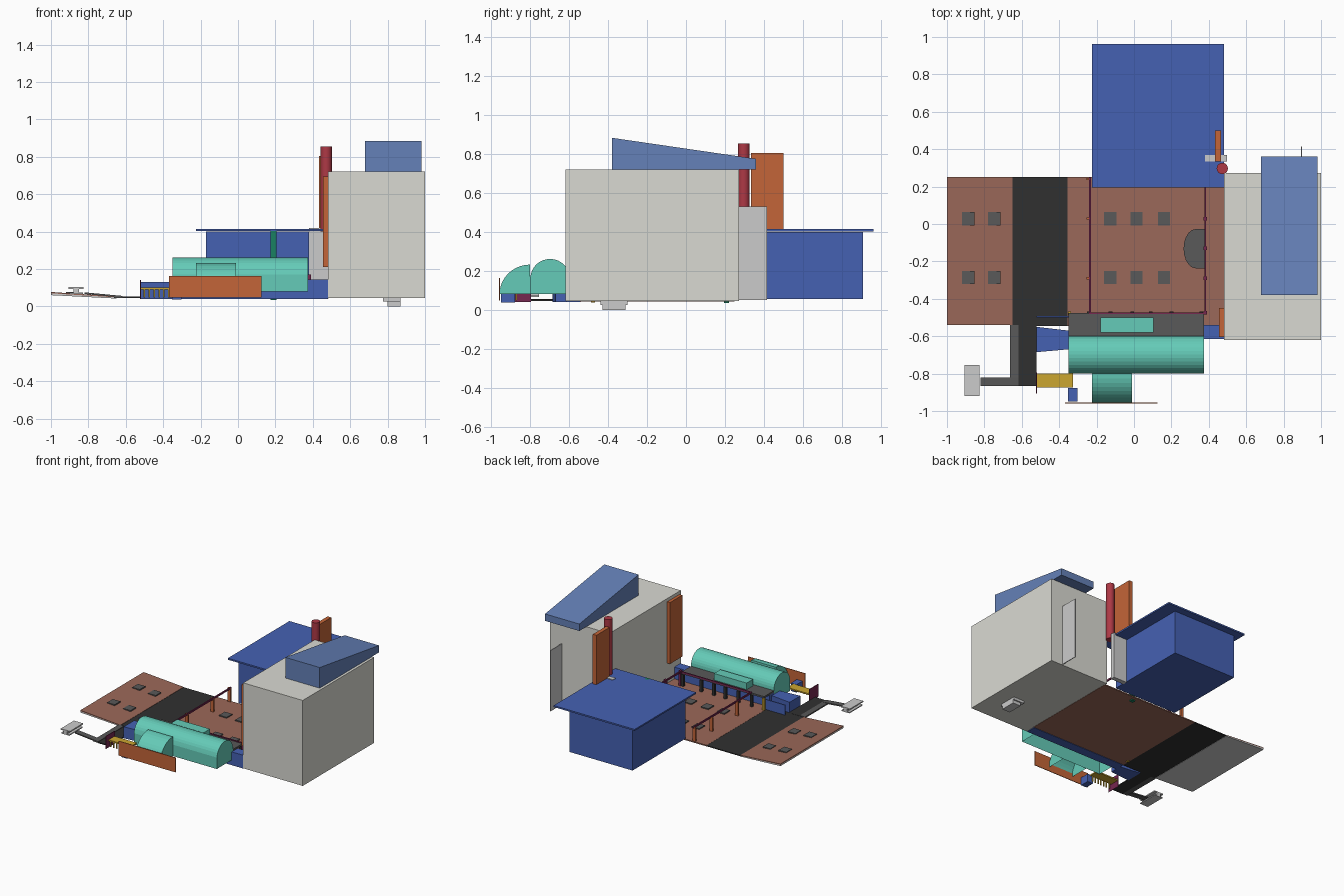
import bpy, math

COL = {
    'pale': (0.70, 0.70, 0.65, 1), 'blue': (0.06, 0.12, 0.45, 1), 'slate': (0.13, 0.22, 0.48, 1),
    'teal': (0.13, 0.60, 0.48, 1), 'orange': (0.55, 0.13, 0.04, 1), 'red': (0.42, 0.04, 0.06, 1),
    'brown': (0.33, 0.14, 0.10, 1), 'dark': (0.03, 0.03, 0.03, 1), 'char': (0.10, 0.10, 0.10, 1),
    'yellow': (0.60, 0.38, 0.03, 1), 'plum': (0.18, 0.02, 0.08, 1), 'green': (0.01, 0.22, 0.12, 1),
}
MATS = {}
for key, c in COL.items():
    MATS[key] = bpy.data.materials.new(key + '_paint')
    MATS[key].diffuse_color = c


def mesh(name, verts, faces, col=None):
    me = bpy.data.meshes.new(name)
    me.from_pydata(verts, [], faces)
    ob = bpy.data.objects.new(name, me)
    bpy.context.collection.objects.link(ob)
    if col:
        me.materials.append(MATS[col])
    return ob


def prism(name, profile, a, b, axis, col=None, skip=None):
    """Extrude a 2D profile from a to b along an axis; skip drops one side face."""
    put = {'x': lambda p, t: (t, p[0], p[1]),
           'y': lambda p, t: (p[0], t, p[1]),
           'z': lambda p, t: (p[0], p[1], t)}[axis]
    n = len(profile)
    verts = [put(p, a) for p in profile] + [put(p, b) for p in profile]
    faces = [tuple(range(n))[::-1], tuple(range(n, 2 * n))]
    faces += [(i, (i + 1) % n, n + (i + 1) % n, n + i) for i in range(n) if i != skip]
    ob = mesh(name, verts, faces, col)
    if skip is None:
        import bmesh
        bm = bmesh.new()
        bm.from_mesh(ob.data)
        bmesh.ops.recalc_face_normals(bm, faces=bm.faces)
        bm.to_mesh(ob.data)
        bm.free()
    return ob


def box(name, x0, x1, y0, y1, z0, z1, col=None):
    return prism(name, [(x0, y0), (x1, y0), (x1, y1), (x0, y1)], z0, z1, 'z', col)


def arc(cx, cy, rx, ry, a0, a1, n):
    return [(cx + rx * math.cos(math.radians(a0 + (a1 - a0) * i / n)),
             cy + ry * math.sin(math.radians(a0 + (a1 - a0) * i / n))) for i in range(n + 1)]


# tower block with sloped roof box, open back door and foot
box('tower', 0.48, 1.0, -0.62, 0.272, 0.045, 0.72, 'pale')
prism('tower_roof_wedge', [(-0.38, 0.72), (0.36, 0.72), (0.36, 0.775), (-0.38, 0.883)],
      0.68, 0.98, 'x', 'slate')
box('back_door', 0.892, 0.898, 0.272, 0.415, 0.05, 0.53)
box('tower_foot_top', 0.775, 0.87, -0.44, -0.30, 0.025, 0.045)
box('tower_foot_base', 0.80, 0.87, -0.43, -0.31, 0.0, 0.025)

# back building with overhanging roof
box('hall', -0.17, 0.38, 0.25, 0.91, 0.055, 0.40, 'blue')
box('hall_roof', -0.225, 0.482, 0.195, 0.963, 0.403, 0.415, 'blue')
box('grey_wall_panel', 0.38, 0.497, 0.335, 0.37, 0.05, 0.42)
prism('chimney', arc(0.472, 0.297, 0.03, 0.03, 0, 345, 23), 0.40, 0.855, 'z', 'red')
bpy.context.view_layer.objects.active = bpy.data.objects['chimney']
bpy.data.objects['chimney'].select_set(True)
bpy.ops.object.shade_smooth_by_angle()
box('sign_board_back', 0.433, 0.465, 0.335, 0.50, 0.41, 0.805, 'orange')
box('sign_board_front', 0.455, 0.485, -0.605, -0.45, 0.21, 0.695, 'orange')
box('green_pole', 0.175, 0.207, 0.195, 0.222, 0.035, 0.415, 'green')

# courtyard floor, road and tilted paving on the left
box('courtyard_floor', -0.355, 0.485, -0.545, 0.25, 0.043, 0.052, 'brown')
box('road', -0.65, -0.355, -0.545, 0.25, 0.044, 0.051, 'dark')
prism('tilted_paving_base', [(-1, 0.060), (-0.65, 0.042), (-0.65, 0.048), (-1, 0.070)], -0.54, 0.25, 'y')
prism('tilted_paving', [(-1, 0.070), (-0.65, 0.048), (-0.65, 0.053), (-1, 0.077)], -0.54, 0.25, 'y', 'brown')
for x in (-0.887, -0.748, -0.127, 0.013, 0.16):
    z = 0.052 + max(0, (-0.65 - x)) * 0.07
    for y in (0.028, -0.285):
        box('floor_hatch', x - 0.033, x + 0.033, y - 0.035, y + 0.035, z - 0.004, z + 0.008, 'char')
prism('half_round_mat', [(0.382, -0.237)] + arc(0.33, -0.132, 0.065, 0.105, 270, 90, 10) + [(0.382, -0.027)],
      0.05, 0.062, 'z', 'char')

# path and gutter leading to the small grey stand
box('path', -0.617, -0.52, -0.865, -0.54, 0.044, 0.052, 'dark')
box('gutter', -0.662, -0.617, -0.865, -0.54, 0.046, 0.056, 'char')
prism('gutter_arm', [(-0.82, 0.066), (-0.617, 0.047), (-0.617, 0.056), (-0.82, 0.075)],
      -0.865, -0.82, 'y', 'char')
prism('grey_stand', [(-0.90, 0.066), (-0.83, 0.066), (-0.83, 0.074), (-0.85, 0.074), (-0.85, 0.094),
                     (-0.825, 0.094), (-0.825, 0.103), (-0.905, 0.103), (-0.905, 0.094),
                     (-0.88, 0.094), (-0.88, 0.074), (-0.90, 0.074)], -0.92, -0.755, 'y')

# rails around the courtyard with posts
box('rail_right', 0.377, 0.386, -0.48, 0.20, 0.152, 0.165, 'plum')
box('rail_front', -0.24, 0.386, -0.48, -0.472, 0.152, 0.165, 'plum')
box('rail_left', -0.24, -0.231, -0.48, 0.25, 0.152, 0.165, 'plum')
for y in (-0.475, -0.29, -0.13, 0.028):
    box('rail_post_right', 0.372, 0.391, y - 0.01, y + 0.01, 0.05, 0.17, 'plum')
for y in (-0.29, 0.03, 0.24):
    box('rail_post_left', -0.255, -0.231, y - 0.006, y + 0.006, 0.05, 0.16, 'orange')

# barrel-roofed hall with front porch, both open below
barrel = [(-0.80, 0.08), (-0.598, 0.08)] + arc(-0.698, 0.165, 0.10, 0.096, 0, 180, 16)
barrel[-1] = (-0.80, 0.17)
prism('barrel_hall', barrel, -0.35, 0.375, 'x', 'teal', skip=0)
porch = [(-0.958, 0.08), (-0.80, 0.08)] + arc(-0.80, 0.08, 0.158, 0.152, 90, 180, 10)[:-1]
prism('barrel_porch', porch, -0.225, -0.01, 'x', 'teal', skip=0)
box('front_board', -0.37, 0.125, -0.96, -0.955, 0.048, 0.163, 'orange')

# blue plinth, grey awning on black posts, roof box
box('plinth', -0.35, 0.48, -0.615, -0.54, 0.04, 0.145, 'blue')
box('awning', -0.35, 0.375, -0.60, -0.475, 0.145, 0.158, 'char')
box('roof_box', -0.18, 0.105, -0.58, -0.50, 0.158, 0.21, 'teal')
for x in (-0.24, -0.125, -0.01, 0.09, 0.20, 0.36):
    box('awning_post', x - 0.01, x + 0.01, -0.488, -0.468, 0.05, 0.145, 'dark')
box('yellow_post', -0.354, -0.336, -0.488, -0.468, 0.038, 0.145, 'yellow')

# blue side wall and tapered ramp, yellow slatted bench, blue crate
box('side_wall', -0.52, -0.35, -0.50, -0.492, 0.045, 0.13, 'blue')
ramp = [(-0.52, -0.55), (-0.35, -0.57), (-0.35, -0.67), (-0.52, -0.685)]
prism('tapered_block', ramp, 0.04, 0.13, 'z', 'blue')
box('bench_top', -0.52, -0.325, -0.875, -0.80, 0.09, 0.10, 'yellow')
for i in range(7):
    x = -0.50 + i * 0.026
    box('bench_slat', x - 0.004, x + 0.004, -0.875, -0.868, 0.048, 0.09, 'yellow')
box('bench_end', -0.523, -0.519, -0.905, -0.795, 0.04, 0.14, 'plum')
box('blue_crate', -0.352, -0.303, -0.95, -0.877, 0.037, 0.10, 'blue')
